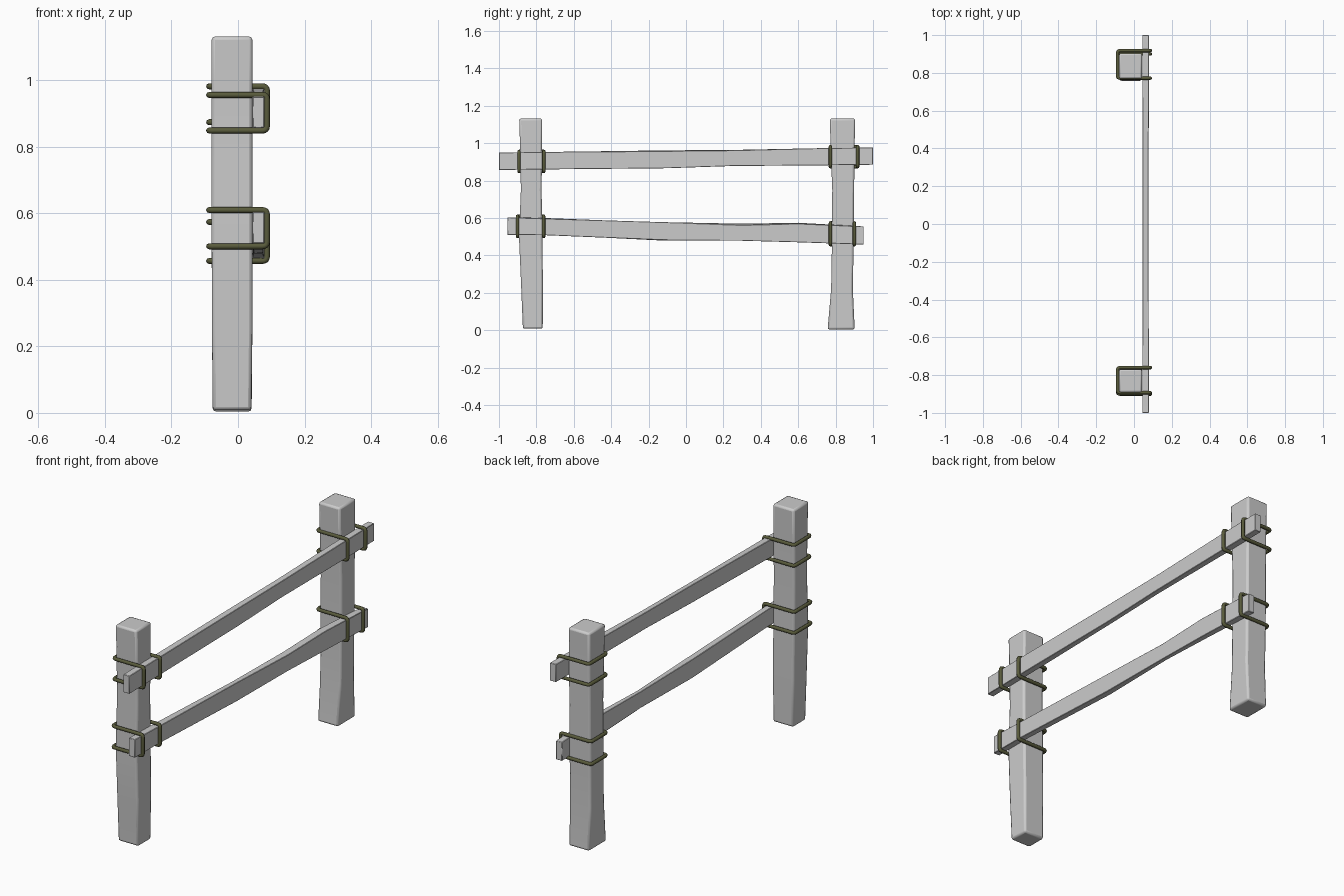
import bpy, bmesh
from mathutils import Vector

if "Cube" in bpy.data.objects:
    bpy.data.objects.remove(bpy.data.objects["Cube"])


def loft(name, rings, bevel, segments):
    """Skin four-cornered rings into a closed, lightly bevelled beam."""
    bm = bmesh.new()
    loops = [[bm.verts.new(p) for p in ring] for ring in rings]
    for a, b in zip(loops, loops[1:]):
        for i in range(4):
            j = (i + 1) % 4
            bm.faces.new((a[i], a[j], b[j], b[i]))
    bm.faces.new(loops[0])
    bm.faces.new(loops[-1])
    bmesh.ops.recalc_face_normals(bm, faces=bm.faces)
    mesh = bpy.data.meshes.new(name)
    bm.to_mesh(mesh)
    bm.free()
    obj = bpy.data.objects.new(name, mesh)
    bpy.context.collection.objects.link(obj)
    mod = obj.modifiers.new("worn_edges", 'BEVEL')
    mod.width, mod.segments, mod.limit_method = bevel, segments, 'ANGLE'
    bpy.context.view_layer.objects.active = obj
    obj.select_set(True)
    bpy.ops.object.shade_smooth_by_angle(angle=0.6)
    obj.select_set(False)
    return obj


def post(name, sections):
    # section: z, x0, x1, y0, y1
    loft(name, [[(x0, y0, z), (x1, y0, z), (x1, y1, z), (x0, y1, z)]
                for z, x0, x1, y0, y1 in sections], 0.010, 2)


def rail(name, sections):
    # section: y, x0, x1, z0, z1, twist (shifts the back edge up)
    loft(name, [[(x0, y, z0 + t), (x1, y, z0), (x1, y, z1), (x0, y, z1 + t)]
                for y, x0, x1, z0, z1, t in sections], 0.002, 1)


# Posts, hewn slightly uneven
post("front_post", [(0.008, -0.076, 0.040, -0.872, -0.766),
                    (0.25, -0.078, 0.043, -0.882, -0.765),
                    (0.50, -0.079, 0.043, -0.893, -0.768),
                    (0.75, -0.079, 0.043, -0.883, -0.772),
                    (0.95, -0.079, 0.043, -0.886, -0.770),
                    (1.132, -0.079, 0.043, -0.892, -0.769)])
post("back_post", [(0.004, -0.076, 0.041, 0.757, 0.902),
                   (0.22, -0.078, 0.043, 0.776, 0.892),
                   (0.45, -0.079, 0.043, 0.780, 0.896),
                   (0.75, -0.079, 0.043, 0.782, 0.899),
                   (0.95, -0.078, 0.043, 0.774, 0.901),
                   (1.132, -0.079, 0.043, 0.769, 0.904)])

# Rails
rail("upper_rail", [(-1.0, 0.044, 0.079, 0.857, 0.950, 0),
                    (-0.75, 0.044, 0.079, 0.860, 0.953, 0),
                    (-0.10, 0.046, 0.076, 0.866, 0.958, 0.004),
                    (0.25, 0.046, 0.076, 0.878, 0.962, 0.002),
                    (0.75, 0.044, 0.079, 0.882, 0.974, 0),
                    (1.0, 0.044, 0.079, 0.885, 0.977, 0)])
rail("lower_rail", [(-0.955, 0.044, 0.079, 0.510, 0.604, 0),
                    (-0.75, 0.044, 0.079, 0.508, 0.597, 0.003),
                    (-0.12, 0.046, 0.076, 0.482, 0.578, -0.003),
                    (0.30, 0.046, 0.076, 0.478, 0.562, 0.008),
                    (0.60, 0.044, 0.079, 0.470, 0.570, 0.005),
                    (0.95, 0.044, 0.079, 0.458, 0.555, 0)])

rope_mat = bpy.data.materials.new("rope_olive")
rope_mat.diffuse_color = (0.10, 0.105, 0.045, 1)
rope_mat.use_nodes = True
rope_mat.node_tree.nodes["Principled BSDF"].inputs["Base Color"].default_value = rope_mat.diffuse_color


def lashing(name, y0, y1, z0, z1):
    """One closed rope hooking over the rail on both sides of a post."""
    f, b = 0.087, -0.087
    pts = [Vector(p) for p in [
        (f, y0, z1), (f, y0, z0), (b, y0, z0), (b, y1, z0),
        (f, y1, z0), (f, y1, z1), (b, y1, z1), (b, y0, z1)]]
    path, r = [], 0.014
    for i, p in enumerate(pts):
        a = p + (pts[i - 1] - p).normalized() * r
        c = p + (pts[(i + 1) % 8] - p).normalized() * r
        for k in range(5):
            t = k / 4
            path.append(a * (1 - t) ** 2 + p * 2 * t * (1 - t) + c * t * t)
    curve = bpy.data.curves.new(name, 'CURVE')
    curve.dimensions = '3D'
    curve.bevel_depth, curve.bevel_resolution = 0.009, 2
    spline = curve.splines.new('POLY')
    spline.points.add(len(path) - 1)
    for sp, p in zip(spline.points, path):
        sp.co = (*p, 1)
    spline.use_cyclic_u = True
    curve.materials.append(rope_mat)
    obj = bpy.data.objects.new(name, curve)
    bpy.context.collection.objects.link(obj)
    bpy.context.view_layer.objects.active = obj
    obj.select_set(True)
    bpy.ops.object.convert(target='MESH')
    bpy.ops.object.shade_smooth_by_angle(angle=0.9)
    bpy.context.object.select_set(False)


# Rope lashings
lashing("front_upper_rope", -0.893, -0.760, 0.849, 0.956)
lashing("front_lower_rope", -0.901, -0.761, 0.501, 0.610)
lashing("back_upper_rope", 0.772, 0.918, 0.874, 0.982)
lashing("back_lower_rope", 0.772, 0.900, 0.457, 0.574)
